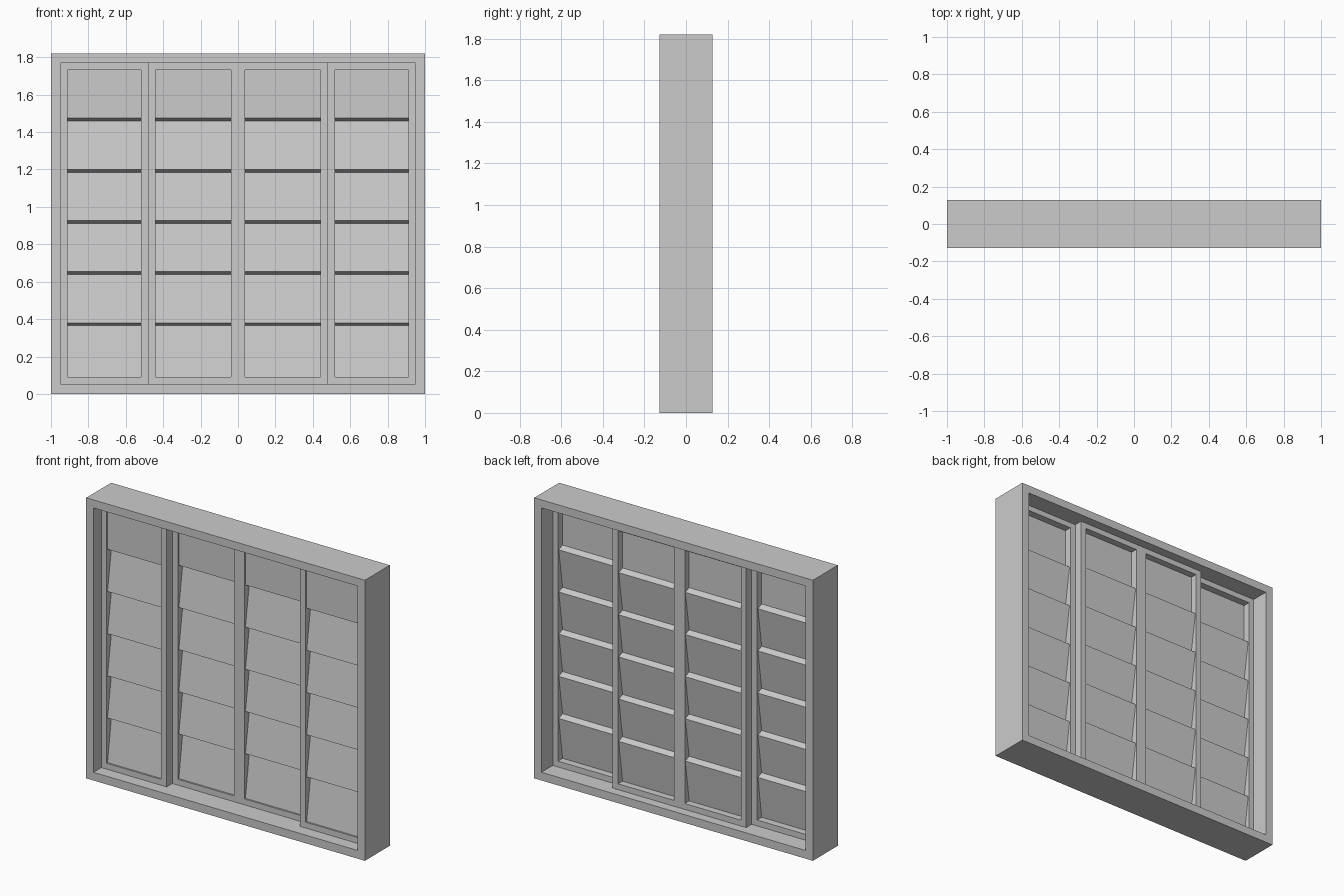
import bpy
import bmesh

cube = bpy.data.objects.get("Cube")
if cube:
    bpy.data.objects.remove(cube, do_unlink=True)

grey = bpy.data.materials.new("light_grey")
grey.use_nodes = True
COLOUR = (0.6, 0.6, 0.6, 1)
grey.diffuse_color = COLOUR
grey.node_tree.nodes["Principled BSDF"].inputs["Base Color"].default_value = COLOUR


def finish(name, bm):
    mesh = bpy.data.meshes.new(name)
    bm.to_mesh(mesh)
    bm.free()
    mesh.materials.append(grey)
    obj = bpy.data.objects.new(name, mesh)
    bpy.context.collection.objects.link(obj)
    return obj


def lattice(name, xs, zs, y0, y1):
    """Solid frame on a grid; every odd column of the middle row is open."""
    bm = bmesh.new()
    grid = [[bm.verts.new((x, y0, z)) for z in zs] for x in xs]
    for i in range(len(xs) - 1):
        for j in range(len(zs) - 1):
            if i % 2 and j == 1:
                continue
            bm.faces.new((grid[i][j], grid[i + 1][j],
                          grid[i + 1][j + 1], grid[i][j + 1]))
    result = bmesh.ops.extrude_face_region(bm, geom=bm.faces[:], use_keep_orig=True)
    for item in result["geom"]:
        if isinstance(item, bmesh.types.BMVert):
            item.co.y = y1
    bmesh.ops.recalc_face_normals(bm, faces=bm.faces)
    return finish(name, bm)


def slat_sheet(name, x0, x1, front):
    """Overlapping slats: a stepped sheet between two stiles."""
    near, deep = front + 0.011, front + 0.05
    pitch = (HOLE_TOP - HOLE_BOTTOM) / SLATS
    profile = [(near, HOLE_TOP)]
    for k in range(SLATS - 1, 0, -1):
        z = HOLE_BOTTOM + k * pitch
        profile += [(near, z + LEDGE), (deep, z)]
    profile.append((near, HOLE_BOTTOM))
    bm = bmesh.new()
    rows = [[bm.verts.new((x, y, z)) for x in (x0, x1)] for y, z in profile]
    for a, b in zip(rows, rows[1:]):
        bm.faces.new((b[0], b[1], a[1], a[0]))
    return finish(name, bm)


HEIGHT, DEPTH = 1.82, 0.255
HOLE_BOTTOM, HOLE_TOP = 0.091, 1.732
SLATS, LEDGE = 6, 0.016
OUTER_FRONT, INNER_FRONT, INNER_BACK = -0.047, 0.011, 0.067
sash_z = (0.053, HOLE_BOTTOM, HOLE_TOP, 1.768)

# Surrounding box frame
lattice("outer_frame", (-1, -0.948, 0.948, 1), (0, 0.053, 1.768, HEIGHT),
        -DEPTH / 2, DEPTH / 2)

# Rear pair of shutters, joined at the middle
lattice("middle_shutter_frame", (-0.479, -0.44, -0.038, 0.038, 0.44, 0.479),
        sash_z, INNER_FRONT, INNER_BACK)

# Front shutters and all slats, mirrored left and right
for side, s in (("left", 1), ("right", -1)):
    xs = sorted(s * x for x in (0.479, 0.518, 0.911, 0.948))
    lattice(side + "_shutter_frame", xs, sash_z, OUTER_FRONT, INNER_FRONT)
    slat_sheet(side + "_outer_slats", xs[1], xs[2], OUTER_FRONT)
    a, b = sorted((s * 0.038, s * 0.44))
    slat_sheet(side + "_inner_slats", a, b, INNER_FRONT)
